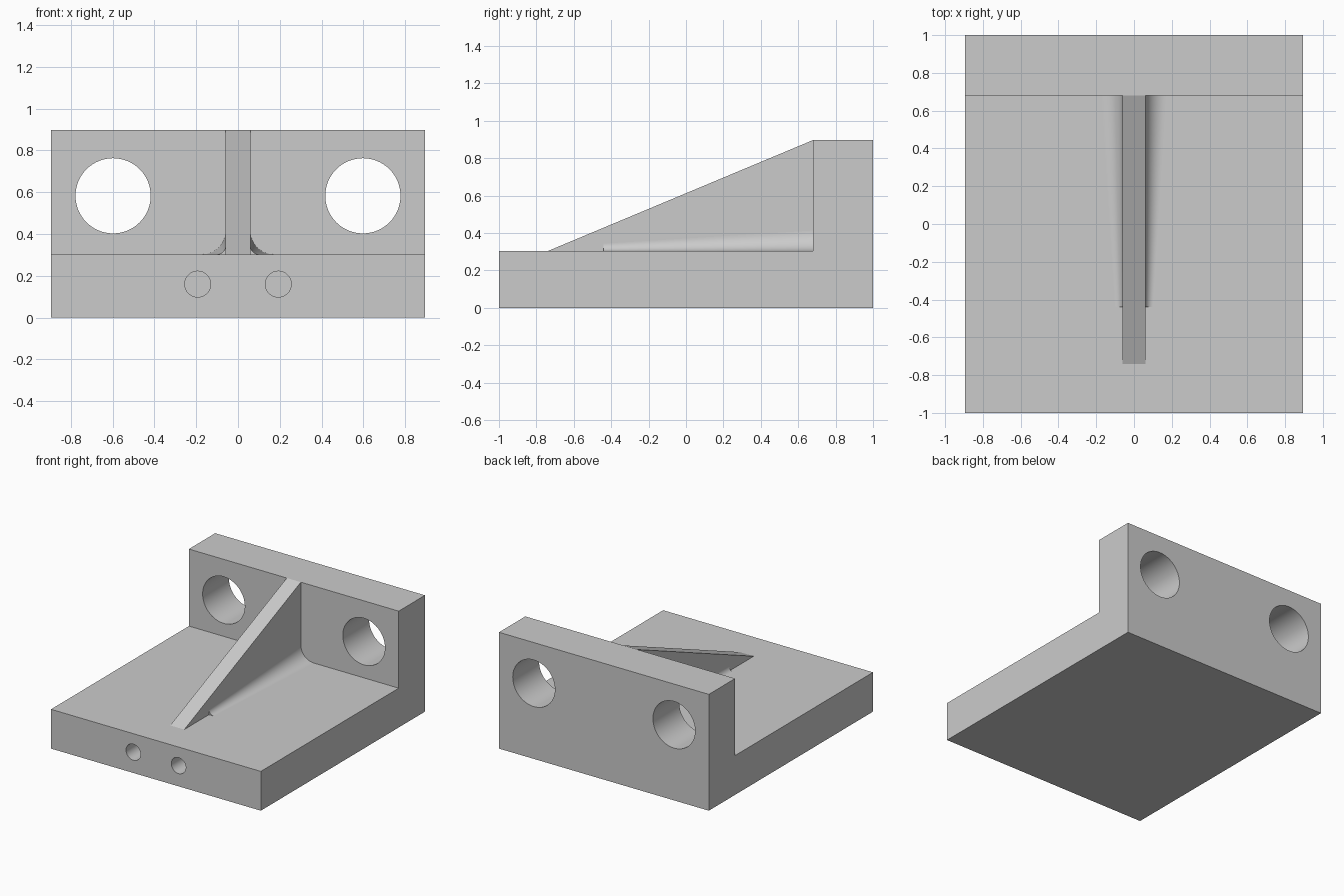
import bpy
import bmesh
import math

cube = bpy.data.objects.get("Cube")
if cube:
    bpy.data.objects.remove(cube, do_unlink=True)

W, H = 0.895, 0.897            # half width, full height
BASE, WALL = 0.303, 0.68       # base top, front of the upright wall
RIB = 0.06                     # half thickness of the rib

grey = bpy.data.materials.new("plain grey")
grey.use_nodes = True
grey.diffuse_color = (0.6, 0.6, 0.6, 1)
grey.node_tree.nodes["Principled BSDF"].inputs["Base Color"].default_value = (0.6, 0.6, 0.6, 1)


def loft(name, start, end):
    """Closed solid between two matching rings of 3D points."""
    bm = bmesh.new()
    a = [bm.verts.new(p) for p in start]
    b = [bm.verts.new(p) for p in end]
    n = len(a)
    bm.faces.new(a)
    bm.faces.new(b)
    for i in range(n):
        j = (i + 1) % n
        bm.faces.new((a[i], a[j], b[j], b[i]))
    bmesh.ops.recalc_face_normals(bm, faces=bm.faces)
    mesh = bpy.data.meshes.new(name)
    bm.to_mesh(mesh)
    bm.free()
    mesh.materials.append(grey)
    obj = bpy.data.objects.new(name, mesh)
    bpy.context.collection.objects.link(obj)
    return obj


def prism(name, profile, half):
    """Side profile (y, z) extruded across x."""
    return loft(name, [(-half, y, z) for y, z in profile],
                [(half, y, z) for y, z in profile])


def activate(obj):
    bpy.ops.object.select_all(action='DESELECT')
    obj.select_set(True)
    bpy.context.view_layer.objects.active = obj


def drill(target, x, z, radius, y0, y1):
    """Cut a round hole along y."""
    bpy.ops.mesh.primitive_cylinder_add(
        vertices=64, radius=radius, depth=y1 - y0,
        location=(x, (y0 + y1) / 2, z), rotation=(math.pi / 2, 0, 0))
    cutter = bpy.context.object
    cutter.name = "hole_cutter"
    cutter.hide_render = True
    cutter.data.materials.append(grey)
    activate(target)
    mod = target.modifiers.new("hole", 'BOOLEAN')
    mod.operation, mod.solver, mod.object = 'DIFFERENCE', 'EXACT', cutter
    bpy.ops.object.modifier_apply(modifier=mod.name)
    bpy.data.objects.remove(cutter, do_unlink=True)


# L-shaped body: base plate and upright wall
body = prism("bracket_body", [(-1, 0), (1, 0), (1, H), (WALL, H), (WALL, BASE), (-1, BASE)], W)
for side in (-1, 1):
    drill(body, side * 0.598, 0.583, 0.18, WALL - 0.1, 1.1)    # through holes in the wall
    drill(body, side * 0.193, 0.16, 0.062, -1.1, -0.6)         # blind holes in the front edge

# Triangular stiffening rib
rib = prism("stiffening_rib", [(-0.74, BASE), (WALL, BASE), (WALL, H)], RIB)


# Tapered fillet along the foot of the rib
def fillet_ring(y, r):
    arc = [(RIB + r - r * math.cos(t), y, BASE + r - r * math.sin(t))
           for t in (math.pi / 2 * i / 16 for i in range(17))]
    return arc + [(RIB + r, y, BASE - 0.01), (RIB - 0.01, y, BASE - 0.01),
                  (RIB - 0.01, y, BASE + r)]


fillet = loft("rib_fillets", fillet_ring(-0.44, 0.04), fillet_ring(WALL, 0.11))
activate(fillet)
mirror = fillet.modifiers.new("mirror", 'MIRROR')
mirror.use_mirror_merge = False
bpy.ops.object.modifier_apply(modifier=mirror.name)

for obj in (body, rib, fillet):
    activate(obj)
    bpy.ops.object.shade_smooth_by_angle(angle=math.radians(30))
